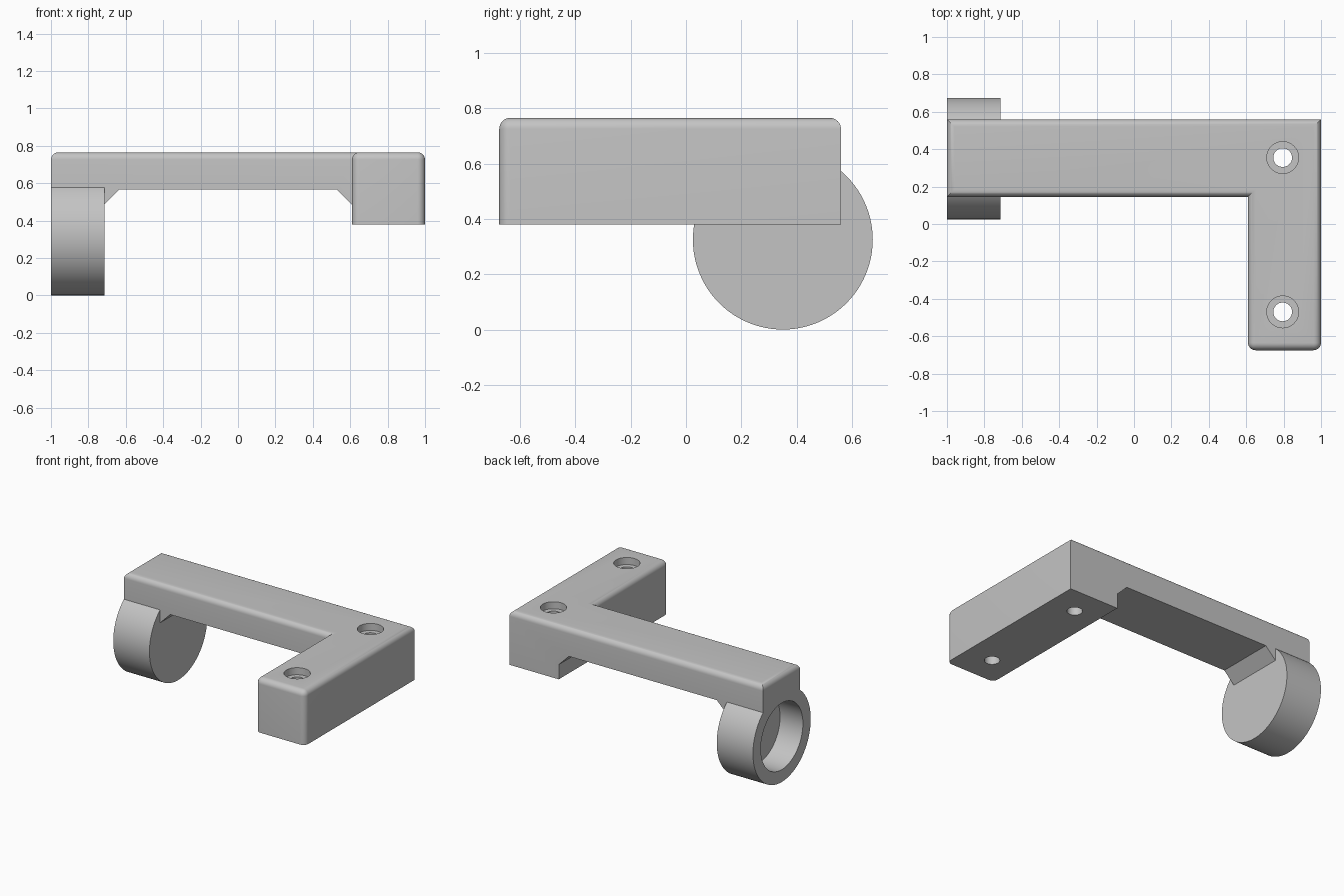
import bpy, bmesh, math
from mathutils import Vector, Matrix

cube = bpy.data.objects.get("Cube")
if cube:
    bpy.data.objects.remove(cube, do_unlink=True)

grey = bpy.data.materials.new("plain grey")
grey.use_nodes = True
grey.diffuse_color = (0.55, 0.55, 0.55, 1)
grey.node_tree.nodes["Principled BSDF"].inputs["Base Color"].default_value = (0.55, 0.55, 0.55, 1)


def add_object(name, bm):
    bmesh.ops.recalc_face_normals(bm, faces=bm.faces[:])
    mesh = bpy.data.meshes.new(name)
    bm.to_mesh(mesh)
    bm.free()
    mesh.materials.append(grey)
    obj = bpy.data.objects.new(name, mesh)
    bpy.context.collection.objects.link(obj)
    return obj


def prism(points, offset):
    """Extrude a closed outline by an offset vector."""
    bm = bmesh.new()
    face = bm.faces.new([bm.verts.new(p) for p in points])
    grown = bmesh.ops.extrude_face_region(bm, geom=[face], use_keep_orig=True)
    verts = [v for v in grown["geom"] if isinstance(v, bmesh.types.BMVert)]
    bmesh.ops.translate(bm, verts=verts, vec=Vector(offset))
    return bm


def cylinder(name, radius, start, end, sides=96):
    start, end = Vector(start), Vector(end)
    axis = end - start
    turn = axis.to_track_quat('Z', 'Y').to_matrix().to_4x4()
    bm = bmesh.new()
    bmesh.ops.create_cone(bm, cap_ends=True, segments=sides, radius1=radius, radius2=radius,
                          depth=axis.length, matrix=Matrix.Translation((start + end) / 2) @ turn)
    return add_object(name, bm)


def combine(target, tool, operation):
    """Apply an exact boolean and discard the tool."""
    mod = target.modifiers.new("combine", 'BOOLEAN')
    mod.operation, mod.object, mod.solver = operation, tool, 'EXACT'
    bpy.context.view_layer.objects.active = target
    bpy.ops.object.modifier_apply(modifier=mod.name)
    bpy.data.objects.remove(tool, do_unlink=True)


LOW, UNDER, TOP = 0.38, 0.565, 0.765
FRONT, BAR_FRONT, BACK = -0.675, 0.145, 0.56
INNER, CUP_END = 0.61, -0.715

# L-shaped body with rounded top rim and rounded front corners
outline = [(-1, BAR_FRONT), (INNER, BAR_FRONT), (INNER, FRONT), (1, FRONT), (1, BACK), (-1, BACK)]
bm = prism([(x, y, LOW) for x, y in outline], (0, 0, TOP - LOW))


def is_rounded(edge):
    a, b = (v.co for v in edge.verts)
    on_top = min(a.z, b.z) > TOP - 0.001
    front_corner = abs(a.z - b.z) > 0.1 and a.y < FRONT + 0.001
    return on_top or front_corner


bmesh.ops.bevel(bm, geom=[e for e in bm.edges if is_rounded(e)], offset=0.04,
                segments=8, profile=0.5, affect='EDGES')
bracket = add_object("bracket_body", bm)

# Hollow beneath the bar, leaving a sloped gusset at each end
hollow = [(-1.1, 0.2), (-1.1, UNDER), (-0.76, UNDER), (-0.76, 0.485), (CUP_END, 0.485),
          (-0.635, UNDER), (0.53, UNDER), (INNER, 0.485), (INNER, 0.2)]
cutter = add_object("hollow_cutter", prism([(x, 0.05, z) for x, z in hollow], (0, 0.6, 0)))
combine(bracket, cutter, 'DIFFERENCE')

# Round cup under the end of the bar, open on the outer side
cup_y, cup_z = 0.35, 0.325
combine(bracket, cylinder("cup", 0.325, (-1, cup_y, cup_z), (CUP_END, cup_y, cup_z)), 'UNION')
combine(bracket, cylinder("cup_bore", 0.237, (-1.1, cup_y, cup_z), (-0.82, cup_y, cup_z)), 'DIFFERENCE')

# Counterbored screw holes
for y in (0.355, -0.47):
    combine(bracket, cylinder("screw_hole", 0.05, (0.795, y, 0.2), (0.795, y, 0.9), 48), 'DIFFERENCE')
    combine(bracket, cylinder("screw_recess", 0.085, (0.795, y, TOP - 0.05), (0.795, y, 0.9), 48), 'DIFFERENCE')

bpy.ops.object.select_all(action='DESELECT')
bracket.select_set(True)
bpy.context.view_layer.objects.active = bracket
bpy.ops.object.shade_smooth_by_angle(angle=math.radians(30))
